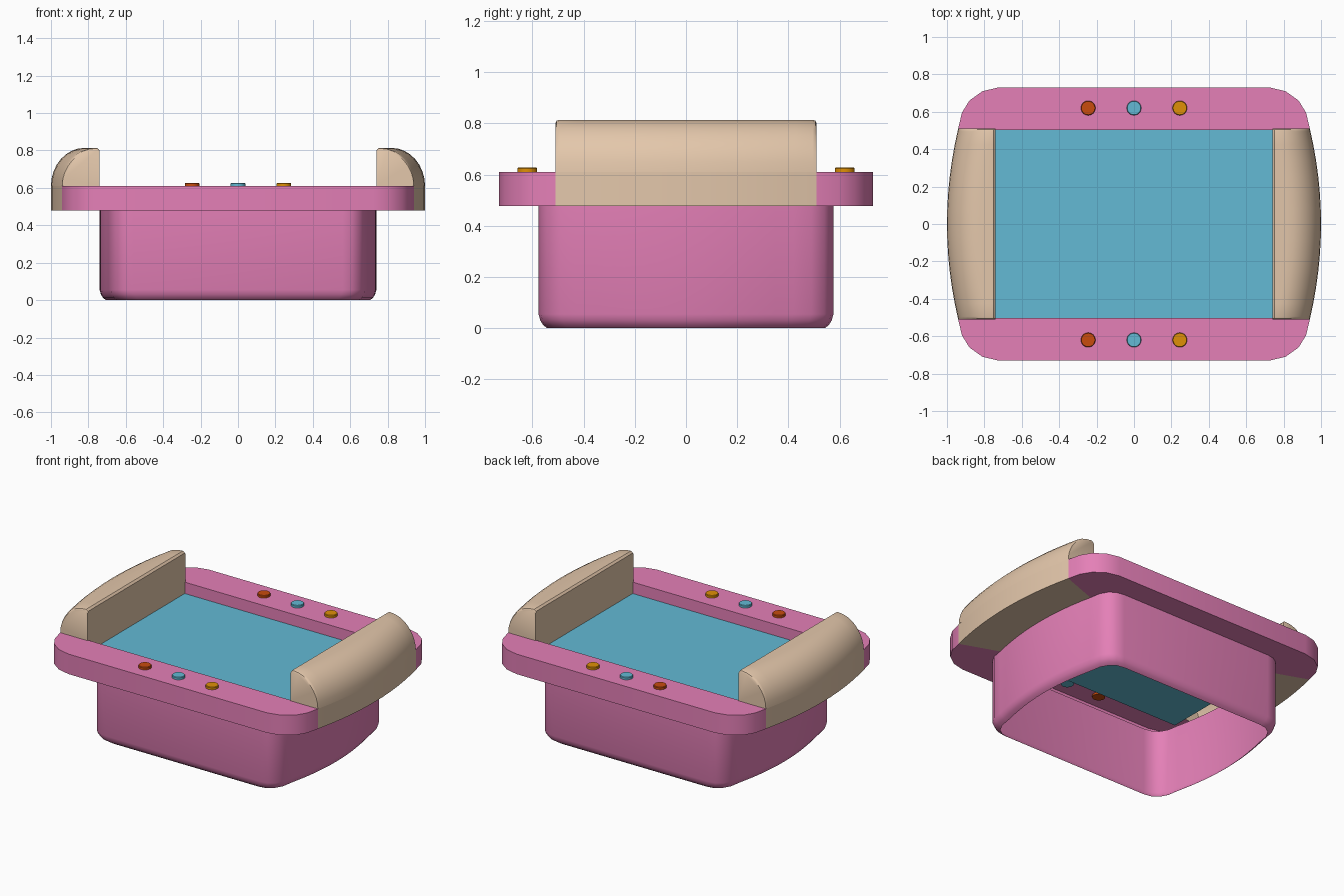
import bpy, bmesh, math

if "Cube" in bpy.data.objects:
    bpy.data.objects.remove(bpy.data.objects["Cube"])


def material(name, rgb):
    m = bpy.data.materials.new(name)
    m.diffuse_color = (*rgb, 1)
    m.use_nodes = True
    m.node_tree.nodes["Principled BSDF"].inputs["Base Color"].default_value = m.diffuse_color
    return m


PINK = material("pink", (0.78, 0.215, 0.475))
TAN = material("tan", (0.77, 0.57, 0.405))
BLUE = material("blue", (0.125, 0.49, 0.66))
RED = material("rust", (0.58, 0.072, 0.004))
GOLD = material("gold", (0.74, 0.28, 0.002))

OPEN_X, OPEN_Y = 0.74, 0.502      # inner opening
Z_LOW, Z_TOP, Z_SCREEN = 0.478, 0.61, 0.535
END = 0.51                        # half length of the side grips
SEG = 6


def finish(bm, name, mats, angle=35):
    bmesh.ops.remove_doubles(bm, verts=bm.verts, dist=0.0005)
    bmesh.ops.recalc_face_normals(bm, faces=bm.faces)
    me = bpy.data.meshes.new(name)
    bm.to_mesh(me)
    bm.free()
    for m in mats:
        me.materials.append(m)
    me.shade_smooth()
    me.set_sharp_from_angle(angle=math.radians(angle))
    ob = bpy.data.objects.new(name, me)
    bpy.context.collection.objects.link(ob)
    return ob


def outline(x_mid, x_end, y_end, corner):
    """Bulged side plus corner points, mirrored into a full loop."""
    q = []
    for i in range(SEG + 1):
        t = i / SEG
        q.append((x_mid - (x_mid - x_end) * t * t, y_end * t))
    q += corner
    r = q[::-1]
    return (q + [(-x, y) for x, y in r] + [(-x, -y) for x, y in q[1:]]
            + [(x, -y) for x, y in r[:-1]])


def skin(bm, loops):
    """Bridge successive closed loops; returns the faces of each band."""
    rows = [[bm.verts.new(p) for p in lp] for lp in loops]
    n = len(rows[0])
    return [[bm.faces.new((a[i], a[(i + 1) % n], b[(i + 1) % n], b[i]))
             for i in range(n)] for a, b in zip(rows, rows[1:])]


rim_line = outline(1.0, 0.94, END, [(0.92, 0.595), (0.88, 0.66), (0.81, 0.71), (0.725, 0.73)])
base_line = outline(0.74, 0.692, 0.42, [(0.68, 0.49), (0.652, 0.54), (0.612, 0.567), (0.56, 0.576)])


def at(line, z, d=0.0):
    return [(x - math.copysign(d, x), y - max(-d, min(d, y * d / 0.3)), z) for x, y in line]


# Base: open tub with a rounded bottom edge
bm = bmesh.new()
skin(bm, [at(base_line, Z_LOW), at(base_line, 0.055), at(base_line, 0.03, 0.007),
          at(base_line, 0.012, 0.018), at(base_line, 0.0, 0.034)])
finish(bm, "base", [PINK], 50)

# Rim: hollow tray edge, tan along the grips, open on top beneath them
bm = bmesh.new()
clamp = lambda v, m: max(-m, min(m, v))
hole = [(clamp(x, OPEN_X), clamp(y, OPEN_Y)) for x, y in rim_line]
bands = skin(bm, [at(base_line, Z_LOW), at(rim_line, Z_LOW), at(rim_line, Z_TOP),
                  at(hole, Z_TOP), at(hole, Z_SCREEN)])
drop = []
for k, band in enumerate(bands):
    for f in band:
        c = f.calc_center_median()
        if abs(c.y) < 0.49 and all(abs(v.co.x) > 0.6 and abs(v.co.y) < END + 0.001 for v in f.verts):
            f.material_index = 1
            if k == 2:
                drop.append(f)
bmesh.ops.delete(bm, geom=drop, context='FACES_ONLY')
finish(bm, "rim", [PINK, TAN])

# Side grips: curved section swept along the bulged sides, ends eased
stations = [(i / SEG, 1.0) for i in range(-SEG + 1, SEG)]
stations = [(-1, 0.94), (-0.99, 0.985), (-0.97, 1)] + stations + [(0.97, 1), (0.99, 0.985), (1, 0.94)]
for side, name in ((1, "right_grip"), (-1, "left_grip")):
    bm = bmesh.new()
    rows = []
    for t, h in stations:
        outer = 1.0 - 0.06 * t * t
        cx = outer - 0.18
        prof = [(cx + 0.18 * math.cos(a), Z_TOP + 0.204 * h * math.sin(a))
                for a in (math.radians(90 * j / 8) for j in range(9))]
        prof += [(0.752, Z_TOP + 0.204 * h), (0.74, Z_TOP + 0.192 * h), (0.74, Z_TOP)]
        rows.append([bm.verts.new((side * x, END * t, z)) for x, z in prof])
    for a, b in zip(rows, rows[1:]):
        for j in range(len(a) - 1):
            bm.faces.new((a[j], a[j + 1], b[j + 1], b[j]))
    bm.faces.new(rows[0])
    bm.faces.new(rows[-1])
    finish(bm, name, [TAN])

# Screen panel
bm = bmesh.new()
bm.faces.new([bm.verts.new((sx * OPEN_X, sy * OPEN_Y, Z_SCREEN))
              for sx, sy in ((-1, -1), (1, -1), (1, 1), (-1, 1))])
finish(bm, "screen", [BLUE])

# Buttons: a row of three on the front and back rims
for sy, row in ((-1, "front"), (1, "back")):
    for x, m in ((-0.245, RED), (0.0, BLUE), (0.245, GOLD)):
        bm = bmesh.new()
        loops = [[(x + r * math.cos(2 * math.pi * i / 24), sy * 0.62 + r * math.sin(2 * math.pi * i / 24), z)
                  for i in range(24)] for r, z in ((0.039, 0.598), (0.039, 0.623), (0.036, 0.627))]
        skin(bm, loops)
        bm.verts.ensure_lookup_table()
        bm.faces.new(bm.verts[:24])
        bm.faces.new(bm.verts[48:72])
        finish(bm, f"{row}_button_{m.name}", [m])
